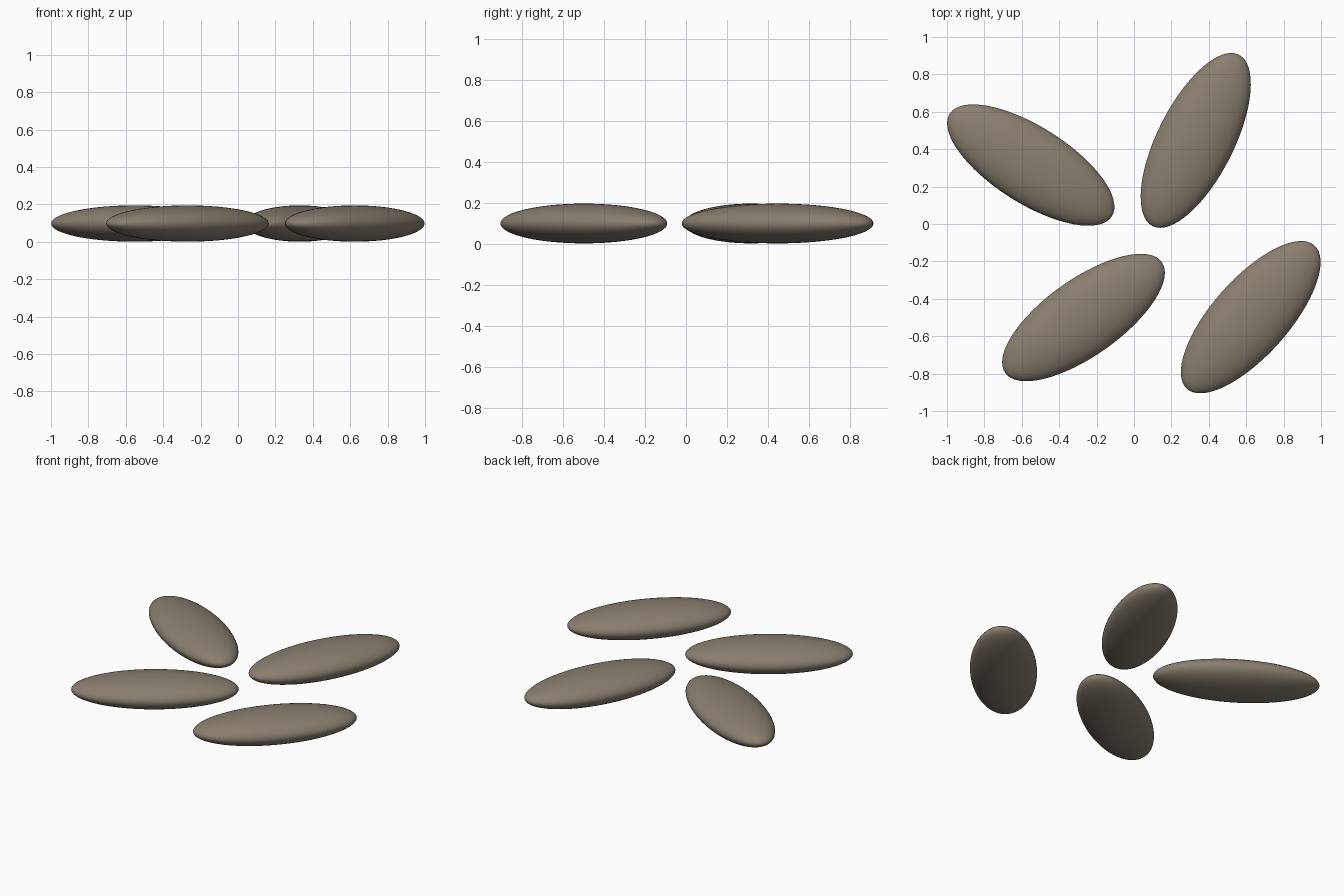
import bpy
from math import radians

if "Cube" in bpy.data.objects:
    bpy.data.objects.remove(bpy.data.objects["Cube"])

# Four identical smooth flattened pebbles: centre x, centre y, heading of long axis
PEBBLES = [
    ("pebble_back_left", -0.552, 0.315, -32.3),
    ("pebble_back_right", 0.33, 0.447, 63.3),
    ("pebble_front_left", -0.27, -0.50, 35.3),
    ("pebble_front_right", 0.624, -0.498, 48.4),
]
HALF_LENGTH, HALF_WIDTH, HALF_HEIGHT = 0.513, 0.205, 0.097


def pebble(name, x, y, heading):
    bpy.ops.mesh.primitive_uv_sphere_add(segments=64, ring_count=32, radius=1)
    ob = bpy.context.object
    ob.name = name
    ob.scale = (HALF_LENGTH, HALF_WIDTH, HALF_HEIGHT)
    ob.rotation_euler = (0, 0, radians(heading))
    ob.location = (x, y, 0.098)
    bpy.ops.object.shade_smooth()
    # warm stone colour
    ob.data.materials.append(stone)


stone = bpy.data.materials.new("stone")
stone.diffuse_color = (0.25, 0.21, 0.16, 1)
stone.use_nodes = True
stone.node_tree.nodes["Principled BSDF"].inputs["Base Color"].default_value = stone.diffuse_color
for p in PEBBLES:
    pebble(*p)
